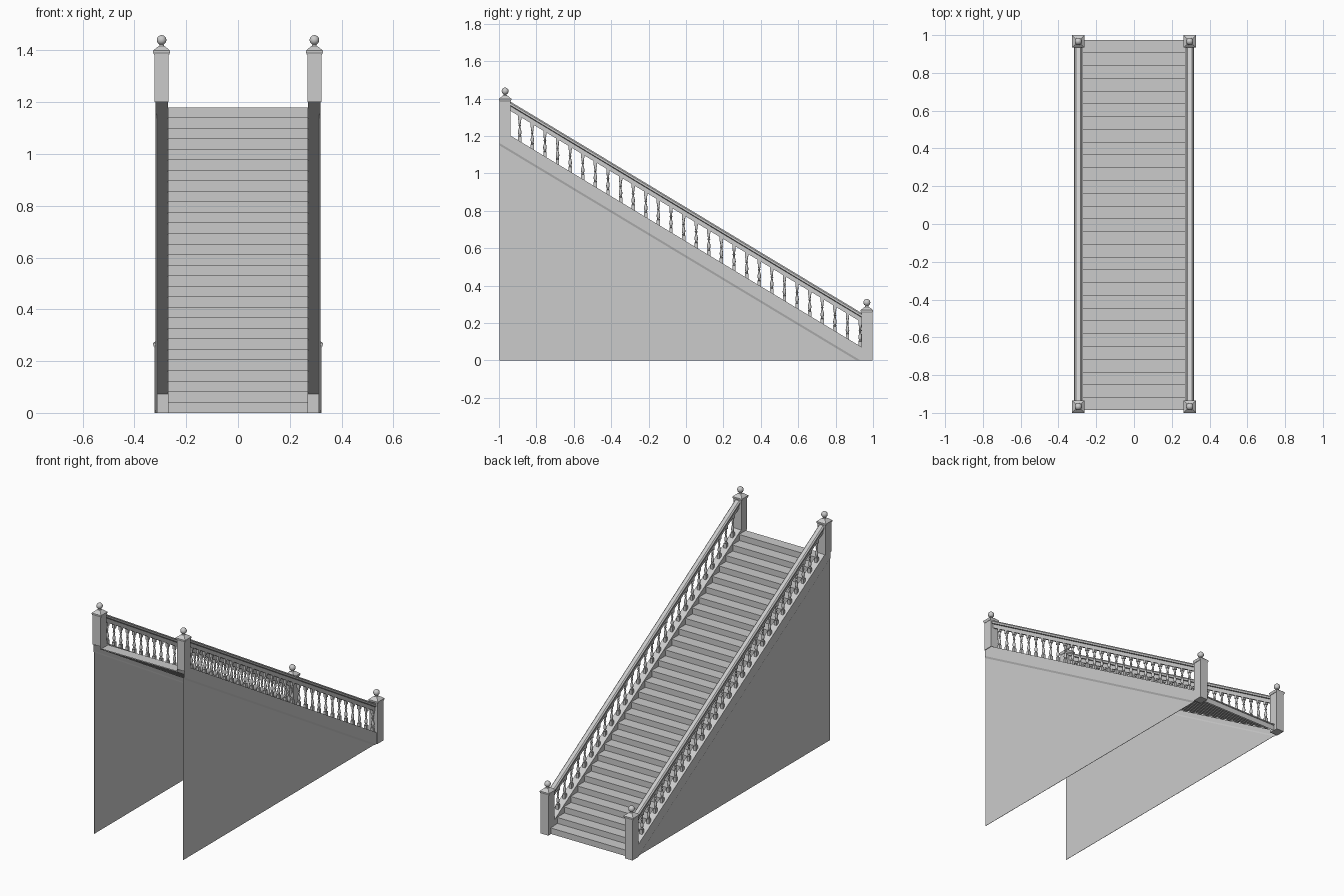
import bpy, bmesh, math
from mathutils import Vector

if "Cube" in bpy.data.objects:
    bpy.data.objects.remove(bpy.data.objects["Cube"])

SLOPE = 0.602
PX = 0.295                      # x of posts and balusters


def line(y):                    # height of the stringer top at y
    return 0.637 - SLOPE * y


def finish(name, bm, mirror=True, smooth=False, normals=True):
    if normals:
        bmesh.ops.recalc_face_normals(bm, faces=bm.faces[:])
    me = bpy.data.meshes.new(name)
    bm.to_mesh(me)
    bm.free()
    ob = bpy.data.objects.new(name, me)
    bpy.context.collection.objects.link(ob)
    if mirror:
        m = ob.modifiers.new("mirror", 'MIRROR')
        m.use_mirror_merge = False
    if smooth:
        bpy.context.view_layer.objects.active = ob
        ob.select_set(True)
        bpy.ops.object.shade_smooth_by_angle(angle=math.radians(40))
        ob.select_set(False)
    return ob


def box(bm, x0, x1, y0, y1, z0, z1):
    v = bmesh.ops.create_cube(bm, size=1)["verts"]
    for p in v:
        p.co = ((x0 + x1) / 2 + p.co.x * (x1 - x0),
                (y0 + y1) / 2 + p.co.y * (y1 - y0),
                (z0 + z1) / 2 + p.co.z * (z1 - z0))
    return v


def lathe(bm, profile, n, x, y, z):
    # rings of n sides; for n=4 the radius is the half width of the square
    k = math.sqrt(2) if n == 4 else 1
    rings = []
    for r, h in profile:
        rings.append([bm.verts.new((x + r * k * math.cos(math.pi * (2 * i + 1) / n),
                                    y + r * k * math.sin(math.pi * (2 * i + 1) / n),
                                    z + h)) for i in range(n)])
    for a, b in zip(rings, rings[1:]):
        for i in range(n):
            j = (i + 1) % n
            bm.faces.new((a[i], a[j], b[j], b[i]))
    bm.faces.new(rings[0])
    bm.faces.new(rings[-1])


def sweep(bm, section, y0, y1, closed=True):
    # section of (x, height above the slope line) run along the slope
    a, b = [[bm.verts.new((x, y, line(y) + d)) for x, d in section] for y in (y0, y1)]
    n = len(section)
    for i in range(n if closed else n - 1):
        j = (i + 1) % n
        bm.faces.new((a[i], a[j], b[j], b[i]))
    if closed:
        bm.faces.new(a)
        bm.faces.new(b)


# Steps: one thin zigzag of treads with small nosings
N, Y_LOW, Y_HIGH, TOP = 29, 0.975, -0.985, 1.18
run, rise = (Y_LOW - Y_HIGH) / N, TOP / N
path = []
for i in range(N):
    y, z = Y_LOW - i * run, i * rise
    path += [(y - 0.005, z), (y - 0.005, z + rise - 0.007),
             (y, z + rise - 0.007), (y, z + rise)]
path.append((Y_HIGH, TOP))
bm = bmesh.new()
rows = [[bm.verts.new((x, y, z)) for x in (-0.27, 0.27)] for y, z in path]
for a, b in zip(rows, rows[1:]):
    bm.faces.new((a[1], a[0], b[0], b[1]))
finish("steps", bm, mirror=False, normals=False)

# Stringers: open-bottomed trim with a chamfer returning to the wall
bm = bmesh.new()
sweep(bm, [(0.27, -0.055), (0.27, 0), (0.318, 0), (0.318, -0.075), (0.311, -0.093)],
      -0.997, 0.985, closed=False)
bmesh.ops.bisect_plane(bm, geom=bm.verts[:] + bm.edges[:] + bm.faces[:],
                       plane_co=Vector((0, 0, 0)), plane_no=Vector((0, 0, 1)),
                       clear_inner=True)
finish("stringer", bm)

# Side walls: thin triangular panels
bm = bmesh.new()
tri = [(-0.997, 0), (-0.997, line(-0.997) - 0.085), ((0.637 - 0.085) / SLOPE, 0)]
f = bm.faces.new([bm.verts.new((0.311, y, z)) for y, z in tri])
ext = bmesh.ops.extrude_face_region(bm, geom=[f])
for v in ext["geom"]:
    if isinstance(v, bmesh.types.BMVert):
        v.co.x += 0.002
finish("side_wall", bm)

# Handrails: lower bar and wider moulded cap
bm = bmesh.new()
sweep(bm, [(PX + sx * w, d) for sx, w, d in (
    (-1, .011, .132), (-1, .011, .158), (-1, .019, .162), (-1, .019, .174), (-1, .012, .182),
    (1, .012, .182), (1, .019, .174), (1, .019, .162), (1, .011, .158), (1, .011, .132))],
    -0.94, 0.94)
finish("handrail", bm)

# Newel posts with pyramid caps and ball finials
for name, y, z0, z1 in (("top_post", -0.967, 1.2, 1.395), ("bottom_post", 0.967, 0, 0.265)):
    bm = bmesh.new()
    box(bm, PX - 0.027, PX + 0.027, y - 0.03, y + 0.03, z0, z1)
    lathe(bm, [(.029, -.012), (.033, -.002), (.033, .004), (.020, .015), (.011, .022)],
          4, PX, y, z1)
    finish(name, bm)
    bm = bmesh.new()
    lathe(bm, [(.010, .020), (.008, .028)] +
          [(.019 * math.sin(a), .045 - .019 * math.cos(a))
           for a in [math.radians(d) for d in range(30, 180, 20)]] + [(.001, .064)],
          16, PX, y, z1)
    finish(name + "_finial", bm, smooth=True)

# Balusters: square ends with a turned vase between
turned = [(.006, .024), (.009, .028), (.006, .033), (.0095, .044), (.009, .053),
          (.005, .070), (.0045, .080), (.008, .084), (.0045, .089), (.0065, .100),
          (.0075, .110), (.006, .115)]
bm = bmesh.new()
for i in range(28):
    y = -0.889 + i * 0.0674
    z = line(y)
    for d0, d1 in ((0, .024), (.114, .134)):
        for v in box(bm, PX - .009, PX + .009, y - .009, y + .009, z + d0, z + d1):
            # ends that meet the stringer or rail follow the slope
            d = v.co.z - z
            if d < .01 or d > .12:
                v.co.z -= SLOPE * (v.co.y - y)
    lathe(bm, turned, 10, PX, y, z)
finish("balusters", bm, smooth=True)
